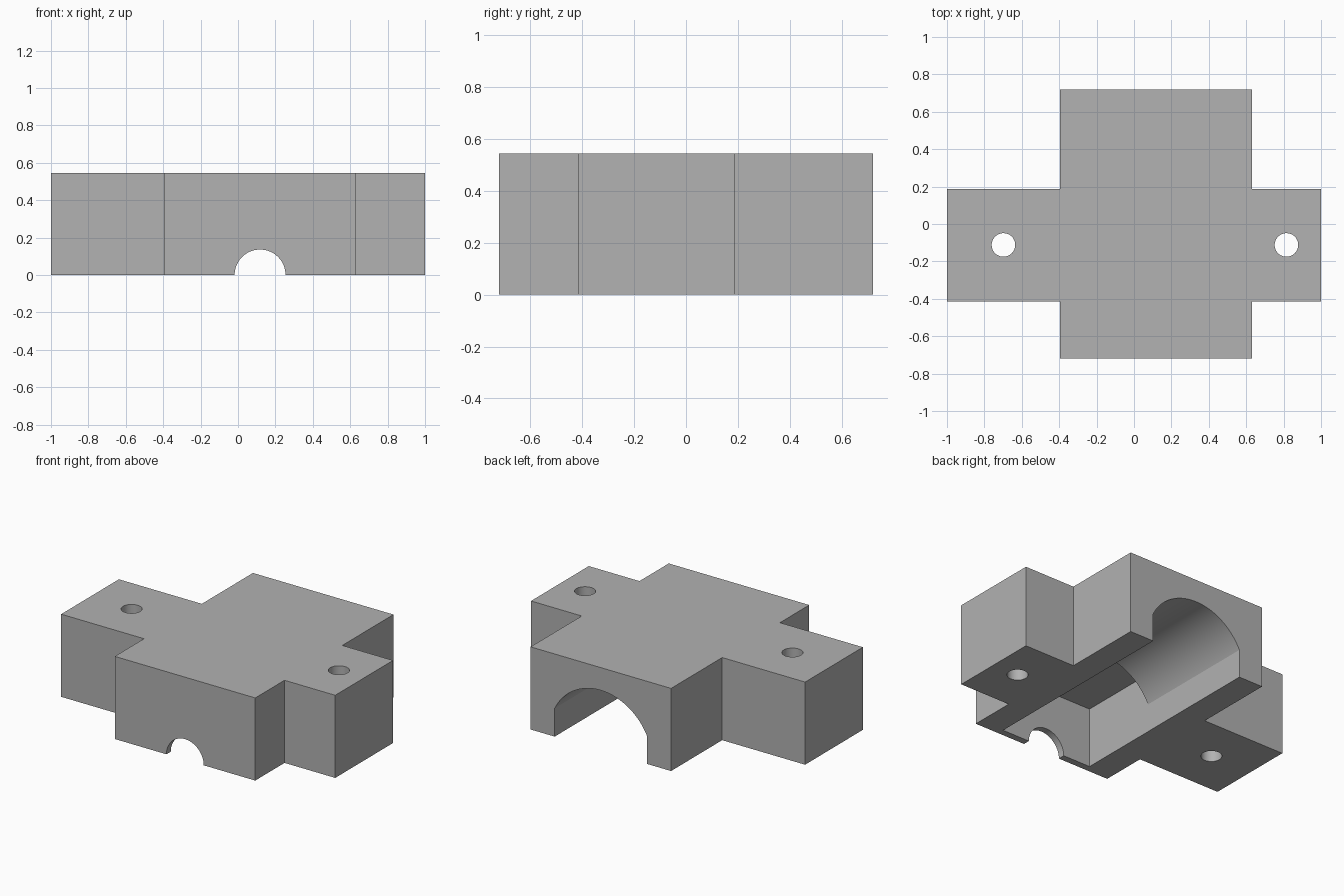
import bpy
import bmesh
import math
from mathutils import Vector

cube = bpy.data.objects.get("Cube")
if cube:
    bpy.data.objects.remove(cube, do_unlink=True)

grey = bpy.data.materials.new("plain grey")
grey.use_nodes = True
colour = (0.445, 0.445, 0.445, 1)
grey.diffuse_color = colour
grey.node_tree.nodes["Principled BSDF"].inputs["Base Color"].default_value = colour


def prism(name, outline, offset):
    """Extrude a closed outline of 3D points along an offset."""
    bm = bmesh.new()
    face = bm.faces.new([bm.verts.new(p) for p in outline])
    new = bmesh.ops.extrude_face_region(bm, geom=[face])["geom"]
    verts = [g for g in new if isinstance(g, bmesh.types.BMVert)]
    bmesh.ops.translate(bm, verts=verts, vec=Vector(offset))
    bmesh.ops.recalc_face_normals(bm, faces=bm.faces)
    mesh = bpy.data.meshes.new(name)
    bm.to_mesh(mesh)
    bm.free()
    mesh.materials.append(grey)
    obj = bpy.data.objects.new(name, mesh)
    bpy.context.collection.objects.link(obj)
    return obj


def arc(radius, start, end, steps):
    """Points of an arc as (across, up) pairs."""
    angles = [start + (end - start) * i / steps for i in range(steps + 1)]
    return [(radius * math.cos(a), radius * math.sin(a)) for a in angles]


HEIGHT = 0.545
LEFT, RIGHT = -0.395, 0.63
DEPTH = 0.72
ARM_FRONT, ARM_BACK = -0.415, 0.187
MID = 0.118            # centre line of the block and its channel

# Cross-shaped block
plan = [(LEFT, -DEPTH), (RIGHT, -DEPTH), (RIGHT, ARM_FRONT), (1, ARM_FRONT),
        (1, ARM_BACK), (RIGHT, ARM_BACK), (RIGHT, DEPTH), (LEFT, DEPTH),
        (LEFT, ARM_BACK), (-1, ARM_BACK), (-1, ARM_FRONT), (LEFT, ARM_FRONT)]
block = prism("mounting_block", [(x, y, 0) for x, y in plan], (0, 0, HEIGHT))

# Arched channel, open at the back and below
HALF, SPRING, CROWN = 0.336, 0.187, 0.395
rise = CROWN - SPRING
radius = (HALF ** 2 + rise ** 2) / (2 * rise)
lean = math.acos(HALF / radius)
channel = [(HALF, -0.2)]
channel += [(a, b + CROWN - radius) for a, b in arc(radius, lean, math.pi - lean, 48)]
channel += [(-HALF, -0.2)]
tunnel = prism("channel_cutter", [(MID + a, -0.136, b) for a, b in channel], (0, 1.2, 0))

# Square pocket in front of the channel
w = HALF + 0.001
pocket = prism("pocket_cutter",
               [(MID + a, -0.675, b) for a, b in
                [(-w, -0.2), (w, -0.2), (w, CROWN + 0.001), (-w, CROWN + 0.001)]],
               (0, 0.545, 0))

# Round notch through the thin front wall
ring = arc(0.136, 0, 2 * math.pi, 64)[:-1]
notch = prism("notch_cutter", [(MID + a, -0.9, b) for a, b in ring], (0, 0.5, 0))

# Screw hole through each arm
cutters = [tunnel, pocket, notch]
hole = arc(0.063, 0, 2 * math.pi, 48)[:-1]
for x in (-0.698, 0.815):
    cutters.append(prism("screw_hole_cutter",
                         [(x + a, b - 0.112, -0.2) for a, b in hole], (0, 0, 1)))

bpy.ops.object.select_all(action="DESELECT")
bpy.context.view_layer.objects.active = block
block.select_set(True)
for cutter in cutters:
    cutter.hide_render = True
    cut = block.modifiers.new("cut", "BOOLEAN")
    cut.operation = "DIFFERENCE"
    cut.solver = "EXACT"
    cut.object = cutter
    bpy.ops.object.modifier_apply(modifier=cut.name)
    bpy.data.objects.remove(cutter, do_unlink=True)

bpy.ops.object.shade_smooth_by_angle(angle=math.radians(25))
